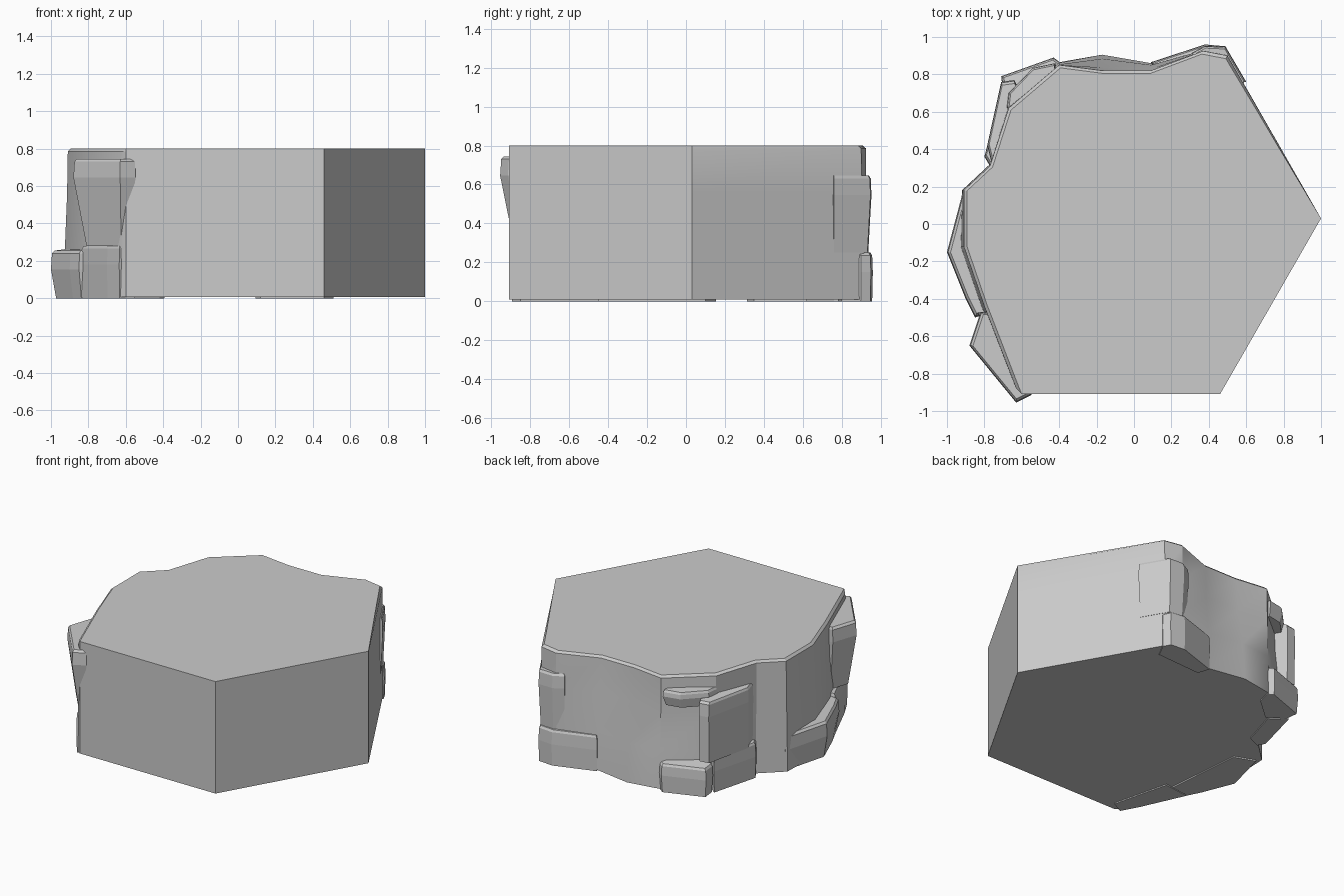
import bpy, bmesh
from mathutils import Vector

if "Cube" in bpy.data.objects:
    bpy.data.objects.remove(bpy.data.objects["Cube"])


def make_object(name, bm):
    bmesh.ops.recalc_face_normals(bm, faces=bm.faces)
    mesh = bpy.data.meshes.new(name)
    bm.to_mesh(mesh)
    bm.free()
    ob = bpy.data.objects.new(name, mesh)
    bpy.context.collection.objects.link(ob)
    return ob


def loft(rings):
    """Closed solid through rings of equal point count."""
    bm = bmesh.new()
    vs = [[bm.verts.new(p) for p in r] for r in rings]
    n = len(vs[0])
    for a, b in zip(vs, vs[1:]):
        for i in range(n):
            j = (i + 1) % n
            bm.faces.new((a[i], a[j], b[j], b[i]))
    bm.faces.new(vs[0][::-1])
    bm.faces.new(vs[-1])
    return bm


# Hexagonal body: straight sides in front and right, eroded cliff at left and back
TOP = [(1, .03), (.50, .90), (.37, .925), (.09, .82), (-.17, .82), (-.40, .85),
       (-.67, .62), (-.77, .31), (-.91, .18), (-.91, -.12), (-.80, -.44),
       (-.63, -.88), (-.60, -.91), (.46, -.91)]
FOOT = [(1, .03), (.49, .92), (.37, .93), (.09, .86), (-.17, .905), (-.40, .865),
        (-.68, .67), (-.77, .32), (-.92, .18), (-.93, -.12), (-.82, -.44),
        (-.63, -.89), (-.60, -.91), (.46, -.91)]


def body_ring(z, t, inset=0):
    ring = []
    for i, (a, b) in enumerate(zip(TOP, FOOT)):
        p = Vector(a).lerp(Vector(b), t)
        if 1 <= i <= 11:
            p *= 1 - inset
        ring.append((p.x, p.y, z))
    return ring


body = make_object("cliff_tile", loft([
    body_ring(.008, 1), body_ring(.28, .75), body_ring(.55, .2),
    body_ring(.785, 0), body_ring(.80, 0, .018)]))
bpy.context.view_layer.objects.active = body
body.select_set(True)
bpy.ops.object.shade_smooth_by_angle(angle=.5)


# Faceted ledge stones: outer outline on the cliff, inner points buried in the body
def stone(name, outer, inner, z0, z1, taper=.05, rise=.03):
    n = len(outer)
    c = sum((Vector(p) for p in inner), Vector((0, 0))) / len(inner)
    pts = [Vector(p) for p in outer + inner]

    def ring(z, t, lift=0):
        out = []
        for i, p in enumerate(pts):
            q = p.lerp(c, t) if i < n else p
            out.append((q.x, q.y, z + (lift if i >= n else 0)))
        return out

    h = z1 - z0
    make_object(name, loft([ring(z0, taper), ring(z1 - min(.1, .4 * h), .0),
                            ring(z1 - .015, .02), ring(z1, .07, rise)]))


stone("left_low_ledge", [(-.91, .19), (-1, -.15), (-.90, -.40), (-.85, -.50)],
      [(-.70, -.45), (-.75, .10)], 0, .255, .10)
stone("front_low_ledge", [(-.84, -.47), (-.70, -.78), (-.635, -.90)],
      [(-.55, -.85), (-.65, -.45)], 0, .28, .02, .01)
stone("front_corner_stone", [(-.82, -.47), (-.88, -.65), (-.63, -.955), (-.55, -.915)],
      [(-.52, -.86), (-.70, -.48)], .28, .745, .26, 0)
stone("back_left_low_ledge", [(-.39, .86), (-.43, .89), (-.71, .79), (-.70, .70)],
      [(-.58, .62), (-.42, .76)], 0, .20, .04)
stone("left_low_block", [(-.71, .70), (-.80, .36), (-.77, .31)],
      [(-.68, .35), (-.60, .62)], 0, .25, .02)
stone("left_upper_block", [(-.64, .77), (-.71, .76), (-.785, .42), (-.765, .34)],
      [(-.68, .36), (-.58, .65)], .23, .655, .02)
stone("back_left_wedge", [(-.42, .86), (-.54, .835), (-.67, .70), (-.68, .62)],
      [(-.60, .60), (-.42, .76)], .60, .71, .12, .01)
stone("back_corner_low_ledge", [(.515, .90), (.49, .95), (.38, .96), (.09, .865)],
      [(.12, .78), (.46, .80)], 0, .25, .02)
stone("back_corner_block", [(.60, .76), (.49, .948), (.38, .953), (.31, .915)],
      [(.35, .80), (.50, .74)], .25, .645, .09, 0)
